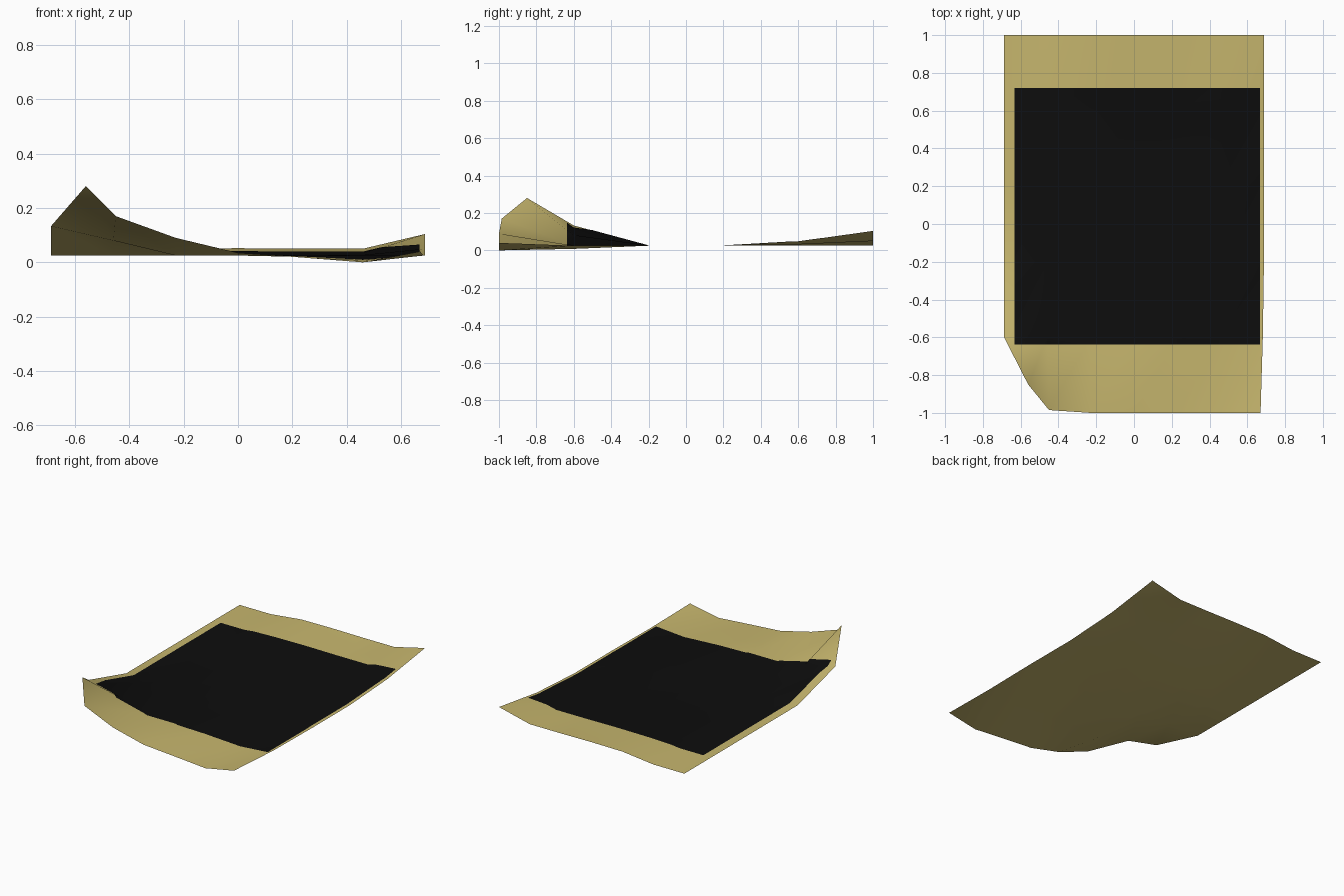
import bpy, bmesh

if "Cube" in bpy.data.objects:
    bpy.data.objects.remove(bpy.data.objects["Cube"])


def material(name, rgb):
    m = bpy.data.materials.new(name)
    m.diffuse_color = (*rgb, 1)
    m.use_nodes = True
    m.node_tree.nodes["Principled BSDF"].inputs["Base Color"].default_value = m.diffuse_color
    return m


tan = material("aged paper tan", (0.57, 0.47, 0.155))
black = material("ink black", (0.004, 0.004, 0.004))

# Sheet heights: one row per y step (front to back), one column per x step
F = 0.025
HEIGHTS = [
    [0.28, 0.17, 0.09, 0.035, 0.018, 0.0, 0.04],
    [0.133, 0.08, F, F, 0.02, 0.008, F],
    [F] * 7,
    [F] * 7,
    [F, F, 0.032, 0.034, 0.032, 0.032, 0.048],
    [F, F, 0.05, 0.052, 0.05, 0.05, 0.104],
]
# Points pulled inward by the curling corners: (row, column) -> (x, y)
MOVED = {(0, 0): (-0.56, -0.85), (0, 1): (-0.45, -0.985),
         (0, 6): (0.67, -1.0), (1, 6): (0.682, -0.6)}


def sheet_bmesh():
    bm = bmesh.new()
    grid = []
    for r, row in enumerate(HEIGHTS):
        line = []
        for c, z in enumerate(row):
            x, y = MOVED.get((r, c), (-0.688 + c * 1.376 / 6, -1 + r * 0.4))
            line.append(bm.verts.new((x, y, z)))
        grid.append(line)
    for r in range(5):
        for c in range(6):
            bm.faces.new((grid[r][c], grid[r][c + 1],
                          grid[r + 1][c + 1], grid[r + 1][c]))
    # Fixed diagonals so both layers follow the same surface
    bmesh.ops.triangulate(bm, faces=bm.faces[:], quad_method='FIXED')
    return bm


def finish(bm, name, mat):
    for f in bm.faces:
        f.smooth = True
    me = bpy.data.meshes.new(name)
    bm.to_mesh(me)
    bm.free()
    me.materials.append(mat)
    ob = bpy.data.objects.new(name, me)
    bpy.context.collection.objects.link(ob)


# Curled paper sheet
finish(sheet_bmesh(), "paper_sheet", tan)

# Printed black panel: the same surface trimmed to a rectangle, just above
bm = sheet_bmesh()
for co, no in (((-0.633, 0, 0), (-1, 0, 0)), ((0.668, 0, 0), (1, 0, 0)),
               ((0, -0.637, 0), (0, -1, 0)), ((0, 0.72, 0), (0, 1, 0))):
    bmesh.ops.bisect_plane(bm, geom=bm.verts[:] + bm.edges[:] + bm.faces[:],
                           plane_co=co, plane_no=no, clear_outer=True)
bmesh.ops.translate(bm, verts=bm.verts[:], vec=(0, 0, 0.002))
finish(bm, "printed_panel", black)
